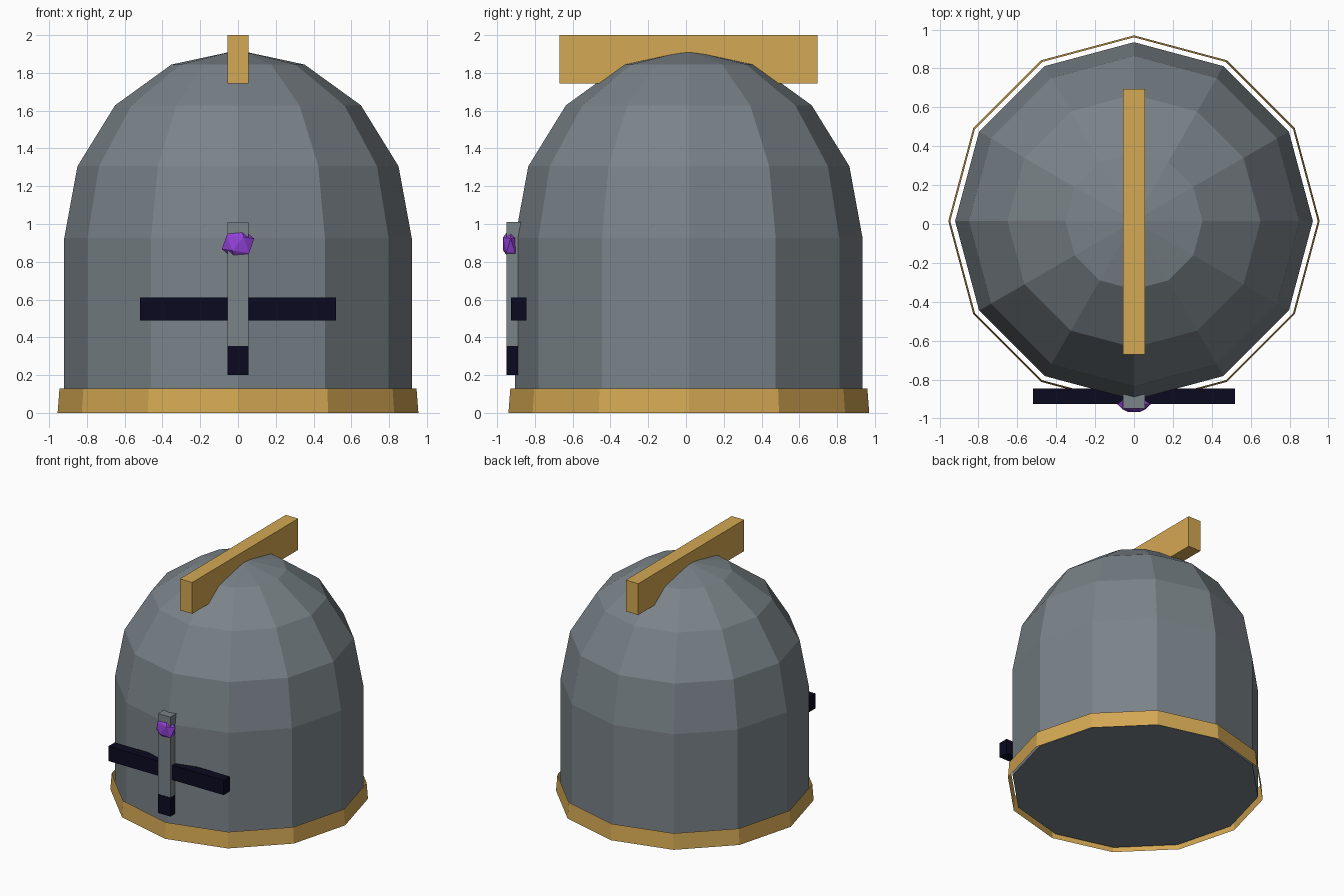
import bpy, bmesh, math
from mathutils import Matrix

if "Cube" in bpy.data.objects:
    bpy.data.objects.remove(bpy.data.objects["Cube"])

CY = 0.015   # y of the helmet axis
SIDES = 12


def material(name, hex_code):
    def lin(c):
        return c / 12.92 if c <= 0.04045 else ((c + 0.055) / 1.055) ** 2.4
    m = bpy.data.materials.new(name)
    rgb = [lin(int(hex_code[i:i + 2], 16) / 255) for i in (0, 2, 4)]
    m.diffuse_color = (*rgb, 1)
    m.use_nodes = True
    m.node_tree.nodes["Principled BSDF"].inputs["Base Color"].default_value = m.diffuse_color
    return m


steel = material("steel grey", "7A8389")
gold = material("gold", "D4A853")
navy = material("dark navy", "0A0A20")
purple = material("purple", "9342D8")


def finish(name, bm, mat):
    me = bpy.data.meshes.new(name)
    bm.to_mesh(me)
    bm.free()
    me.materials.append(mat)
    ob = bpy.data.objects.new(name, me)
    bpy.context.collection.objects.link(ob)
    return ob


def lathe(name, profile, mat, close_bottom=False):
    """Stack of 12-sided rings (radius, z); radius 0 makes an apex."""
    bm = bmesh.new()
    rings = []
    for r, z in profile:
        n = SIDES if r > 0 else 1
        rings.append([bm.verts.new((r * math.cos(math.tau * i / SIDES),
                                    CY + r * math.sin(math.tau * i / SIDES), z))
                      for i in range(n)])
    for a, b in zip(rings, rings[1:]):
        for i in range(SIDES):
            j = (i + 1) % SIDES
            if len(b) == 1:
                bm.faces.new((a[i], a[j], b[0]))
            else:
                bm.faces.new((a[i], a[j], b[j], b[i]))
    if close_bottom:
        bm.faces.new(rings[0][::-1])
    return finish(name, bm, mat)


def box(name, lo, hi, mat):
    bm = bmesh.new()
    size = [h - l for l, h in zip(lo, hi)]
    mid = [(h + l) / 2 for l, h in zip(lo, hi)]
    bmesh.ops.create_cube(bm, size=1, matrix=Matrix.Translation(mid) @ Matrix.Diagonal((*size, 1)))
    return finish(name, bm, mat)


# Helmet shell: straight wall topped by a slightly stretched half sphere
dome = [(0.92, 0.02)]
dome += [(0.92 * math.cos(a), 0.925 + 0.995 * math.sin(a))
         for a in (math.radians(22.5 * k) for k in range(4))]
dome.append((0, 1.92))
lathe("helmet_shell", dome, steel, close_bottom=True)

# Thin open band around the bottom edge
lathe("rim_band", [(0.955, 0), (0.945, 0.13)], gold)

# Crest on top
box("crest", (-0.056, -0.67, 1.745), (0.056, 0.695, 2.0), gold)

# Face: eye slit, nose guard and the dark breathing slot below it
box("eye_slit", (-0.52, -0.927, 0.49), (0.52, -0.845, 0.61), navy)
box("nose_guard", (-0.056, -0.95, 0.355), (0.056, -0.85, 1.01), steel)
box("breathing_slot", (-0.056, -0.951, 0.20), (0.056, -0.85, 0.355), navy)

# Gem on the nose guard
bm = bmesh.new()
bmesh.ops.create_icosphere(bm, subdivisions=1, radius=0.09,
                           matrix=Matrix.Translation((0, -0.928, 0.895)) @ Matrix.Diagonal((1, 0.52, 1, 1))
                           @ Matrix.Rotation(0.15, 4, 'Y'))
finish("gem", bm, purple)
